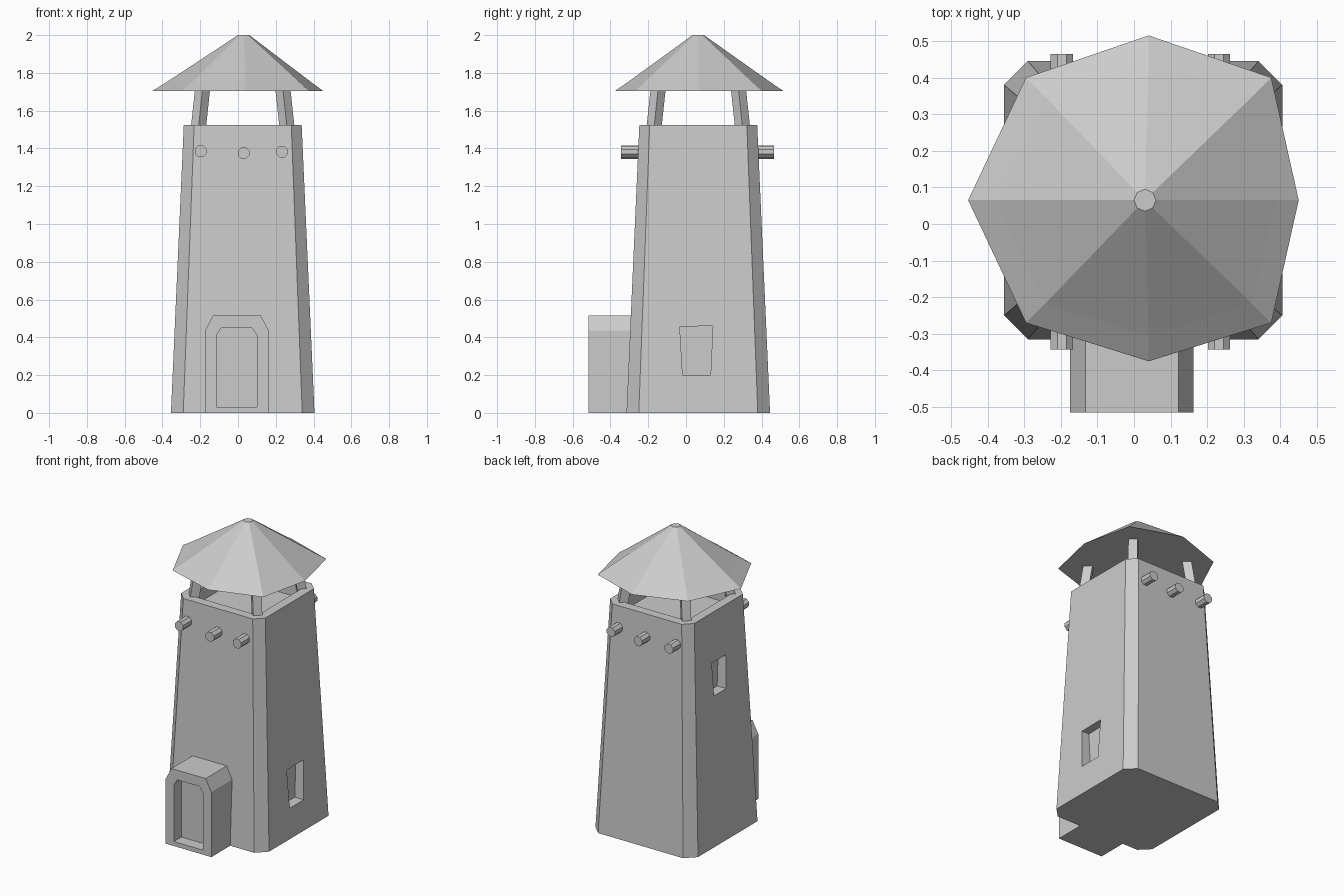
import bpy, bmesh, math

if "Cube" in bpy.data.objects:
    bpy.data.objects.remove(bpy.data.objects["Cube"])

CX, CY = 0.025, 0.065   # tower axis


def loft(name, rings):
    """Closed solid through a series of equal-length point rings, capped at both ends."""
    bm = bmesh.new()
    vr = [[bm.verts.new(p) for p in ring] for ring in rings]
    n = len(rings[0])
    for a, b in zip(vr, vr[1:]):
        for i in range(n):
            j = (i + 1) % n
            bm.faces.new((a[i], a[j], b[j], b[i]))
    bm.faces.new(vr[0])
    bm.faces.new(vr[-1])
    bmesh.ops.recalc_face_normals(bm, faces=bm.faces)
    me = bpy.data.meshes.new(name)
    bm.to_mesh(me)
    bm.free()
    ob = bpy.data.objects.new(name, me)
    bpy.context.collection.objects.link(ob)
    return ob


def cut(target, cutter):
    """Subtract the cutter and remove it."""
    mod = target.modifiers.new("cut", 'BOOLEAN')
    mod.operation = 'DIFFERENCE'
    mod.solver = 'EXACT'
    mod.object = cutter
    bpy.context.view_layer.objects.active = target
    bpy.ops.object.modifier_apply(modifier=mod.name)
    bpy.data.objects.remove(cutter)


def chamfered(half, c, z):
    """Square with cut corners around the tower axis."""
    k = half - c
    pts = [(half, -k), (half, k), (k, half), (-k, half),
           (-half, k), (-half, -k), (-k, -half), (k, -half)]
    return [(CX + x, CY + y, z) for x, y in pts]


def along_x(profile, x):
    return [(x, y, z) for y, z in profile]


def along_y(profile, y):
    return [(x, y, z) for x, z in profile]


def arch(x0, x1, z0, z1, cx, cz):
    """Doorway outline with cut upper corners."""
    return [(x0, z0), (x1, z0), (x1, z1 - cz), (x1 - cx, z1),
            (x0 + cx, z1), (x0, z1 - cz)]


# Tapered tower with a sunken roof deck
tower = loft("tower", [chamfered(0.38, 0.065, 0), chamfered(0.312, 0.055, 1.525),
                       chamfered(0.25, 0.045, 1.525), chamfered(0.25, 0.045, 1.44)])

# Window recesses: low on the right, high on the left
right_window = [(-0.018, 0.2), (0.13, 0.2), (0.142, 0.46), (-0.033, 0.457)]
left_window = [(0.02, 0.98), (0.148, 0.98), (0.158, 1.2), (0.01, 1.2)]
cut(tower, loft("window_cutter", [along_x(right_window, 0.33), along_x(right_window, 0.5)]))
cut(tower, loft("window_cutter", [along_x(left_window, -0.245), along_x(left_window, -0.45)]))

# Porch with door recess
outer = arch(-0.175, 0.163, 0, 0.515, 0.042, 0.08)
inner = arch(-0.115, 0.1, 0.03, 0.45, 0.026, 0.04)
porch = loft("porch", [along_y(outer, -0.515), along_y(outer, -0.25)])
cut(porch, loft("door_cutter", [along_y(inner, -0.6), along_y(inner, -0.435)]))

# Beam ends poking out of front and back
for i, (x, z) in enumerate([(-0.197, 1.385), (0.03, 1.375), (0.232, 1.383)]):
    circle = [(x + 0.033 * math.cos(a), z + 0.033 * math.sin(a))
              for a in (math.tau * (k + 0.5) / 8 for k in range(8))]
    loft(f"beam_{i + 1}", [along_y(circle, -0.343), along_y(circle, 0.465)])

# Leaning corner posts
for sx in (-1, 1):
    for sy in (-1, 1):
        rings = []
        for off, z in ((0.243, 1.43), (0.212, 1.72)):
            px, py = CX + sx * off, CY + sy * off
            rings.append([(px + 0.04 * dx, py + 0.04 * dy, z)
                          for dx, dy in ((1, 0), (0, 1), (-1, 0), (0, -1))])
        side = ("back" if sy > 0 else "front") + ("_right" if sx > 0 else "_left")
        loft(f"post_{side}", rings)

# Eight-sided flared roof
eave = [(0.41, 0), (0.335, 0.335), (0, 0.45), (-0.335, 0.335),
        (-0.493, 0), (-0.335, -0.335), (0, -0.44), (0.335, -0.335)]
tip = [(0.03 + 0.03 * math.cos(k * math.tau / 8), CY + 0.03 * math.sin(k * math.tau / 8), 2.0)
       for k in range(8)]
loft("roof", [[(0.04 + x * s, CY + y * s, z) for x, y in eave]
              for s, z in ((1, 1.705), (0.845, 1.752))] + [tip])
